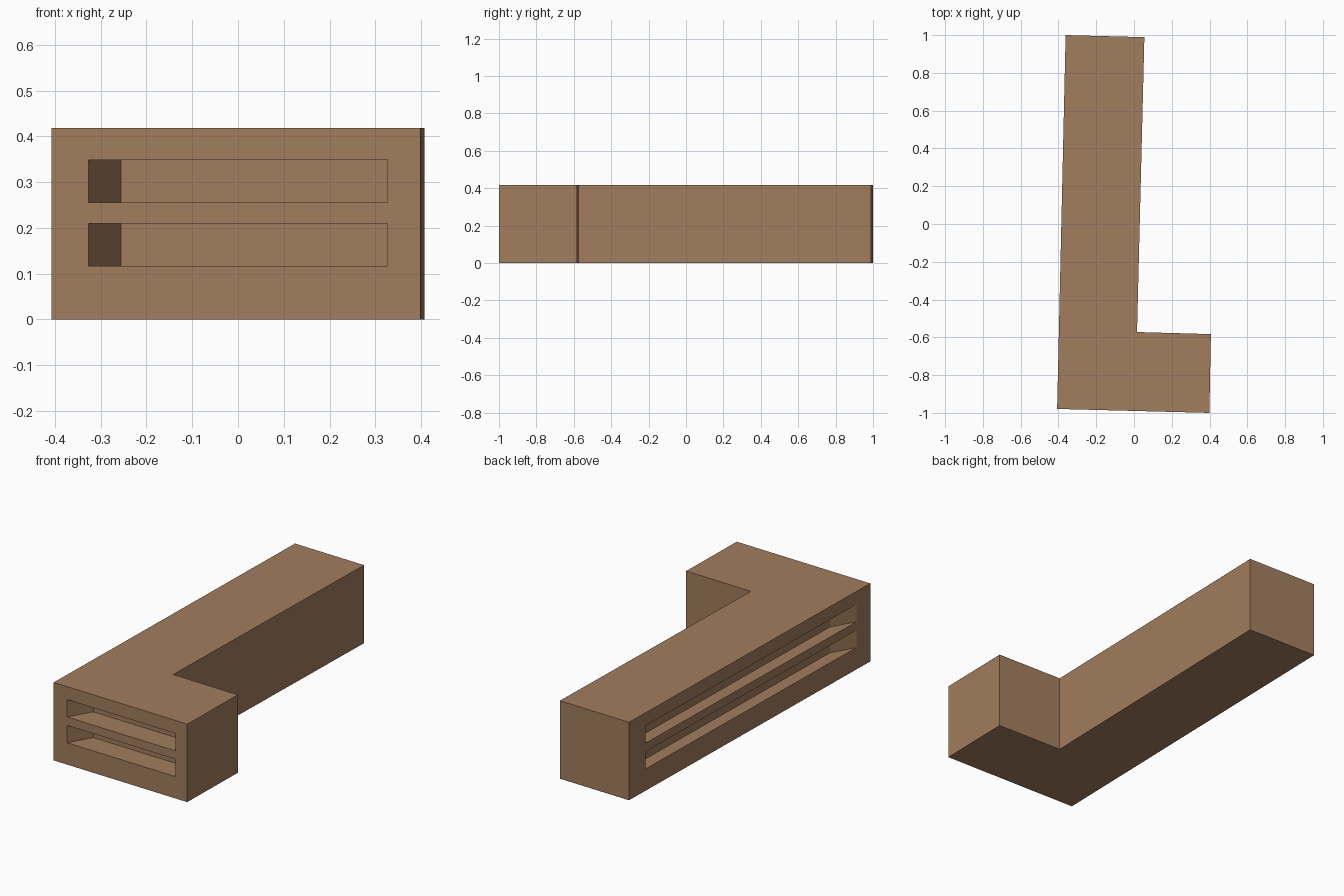
import bpy, bmesh
from mathutils import Vector

if "Cube" in bpy.data.objects:
    bpy.data.objects.remove(bpy.data.objects["Cube"])

HEIGHT = 0.418
wood = bpy.data.materials.new("warm brown")
wood.diffuse_color = (0.36, 0.205, 0.11, 1)
wood.use_nodes = True
wood.node_tree.nodes["Principled BSDF"].inputs["Base Color"].default_value = wood.diffuse_color


def prism(bm, outline, z0, z1):
    """Extrude a counter-clockwise plan outline from z0 to z1."""
    face = bm.faces.new([bm.verts.new((x, y, z0)) for x, y in outline])
    ext = bmesh.ops.extrude_face_region(bm, geom=[face], use_keep_orig=True)
    verts = [g for g in ext["geom"] if isinstance(g, bmesh.types.BMVert)]
    bmesh.ops.translate(bm, verts=verts, vec=(0, 0, z1 - z0))


def finish(bm, name):
    bmesh.ops.recalc_face_normals(bm, faces=bm.faces)
    mesh = bpy.data.meshes.new(name)
    bm.to_mesh(mesh)
    bm.free()
    mesh.materials.append(wood)
    obj = bpy.data.objects.new(name, mesh)
    bpy.context.collection.objects.link(obj)
    return obj


# L-shaped counter block, turned very slightly off the axes
bm = bmesh.new()
prism(bm, [(-0.407, -0.979), (0.399, -1.0), (0.407, -0.583),
           (0.016, -0.572), (0.055, 0.989), (-0.362, 1.0)], 0, HEIGHT)
body = finish(bm, "counter_block")

# Slots on the front and left faces, all sunk along one diagonal direction
sink = Vector((0.071, 0.122))
front = (Vector((-0.327, -0.981)), Vector((0.327, -0.998)))
left = (Vector((-0.4045, -0.865)), Vector((-0.365, 0.865)))
bm = bmesh.new()
for a, b in (front, left):
    for z0, z1 in ((0.117, 0.210), (0.255, 0.348)):
        prism(bm, [a - sink * 0.2, b - sink * 0.2, b + sink, a + sink], z0, z1)
cutter = finish(bm, "slot_cutter")
cutter.hide_render = True

# Cut the slots and discard the helper
mod = body.modifiers.new("slots", 'BOOLEAN')
mod.operation = 'DIFFERENCE'
mod.solver = 'EXACT'
mod.object = cutter
bpy.context.view_layer.objects.active = body
bpy.ops.object.modifier_apply(modifier=mod.name)
bpy.data.objects.remove(cutter)
